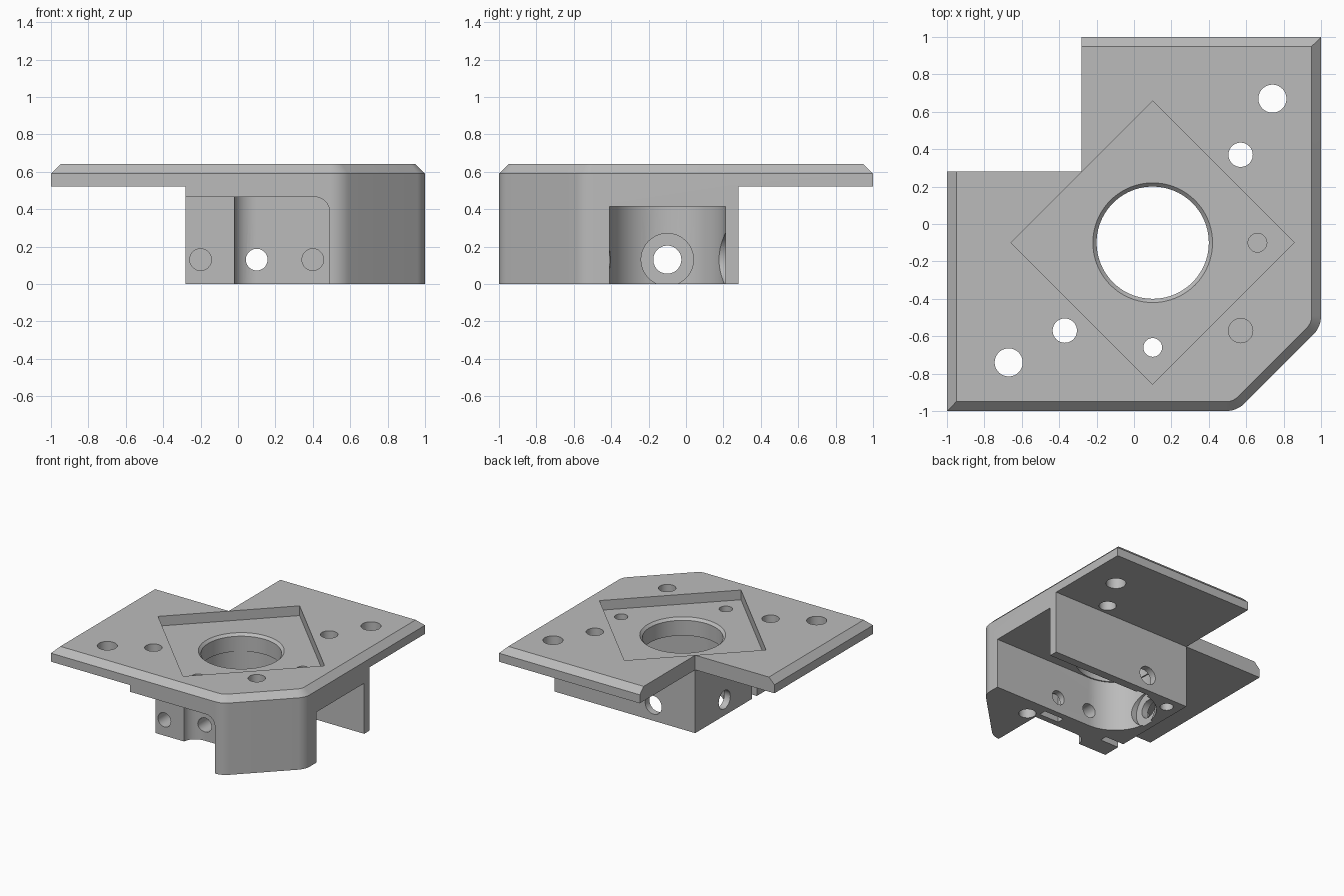
import bpy, bmesh
from math import cos, sin, pi, radians, tan
from mathutils import Vector

cube = bpy.data.objects.get("Cube")
if cube:
    bpy.data.objects.remove(cube, do_unlink=True)

grey = bpy.data.materials.new("light_grey")
grey.use_nodes = True
colour = (0.5, 0.5, 0.5, 1)
grey.diffuse_color = colour
grey.node_tree.nodes["Principled BSDF"].inputs["Base Color"].default_value = colour

CX, CY, SCREW_Z = 0.1, -0.1, 0.13
AXES = {"x": lambda u, v, w: (w, u, v),
        "y": lambda u, v, w: (u, w, v),
        "z": lambda u, v, w: (u, v, w)}


def loft(name, rings):
    """Closed solid through rings of equal point count."""
    bm = bmesh.new()
    loops = [[bm.verts.new(p) for p in ring] for ring in rings]
    n = len(loops[0])
    for a, b in zip(loops, loops[1:]):
        for i in range(n):
            j = (i + 1) % n
            bm.faces.new((a[i], a[j], b[j], b[i]))
    bm.faces.new(loops[0][::-1])
    bm.faces.new(loops[-1])
    bmesh.ops.recalc_face_normals(bm, faces=bm.faces)
    mesh = bpy.data.meshes.new(name)
    bm.to_mesh(mesh)
    bm.free()
    mesh.materials.append(grey)
    obj = bpy.data.objects.new(name, mesh)
    bpy.context.collection.objects.link(obj)
    return obj


def prism(name, pts, lo, hi, axis="z"):
    place = AXES[axis]
    return loft(name, [[place(u, v, w) for u, v in pts] for w in (lo, hi)])


def rect(u0, u1, v0, v1):
    return [(u0, v0), (u1, v0), (u1, v1), (u0, v1)]


def arc(u, v, r, start, end, n):
    return [(u + r * cos(start + (end - start) * i / n),
             v + r * sin(start + (end - start) * i / n)) for i in range(n + 1)]


def circle(u, v, r, n=48):
    return arc(u, v, r, 0, 2 * pi, n)[:-1]


def subtract(target, cutter):
    mod = target.modifiers.new("cut", "BOOLEAN")
    mod.operation, mod.solver, mod.object = "DIFFERENCE", "EXACT", cutter
    bpy.context.view_layer.update()
    graph = bpy.context.evaluated_depsgraph_get()
    mesh = bpy.data.meshes.new_from_object(target.evaluated_get(graph))
    target.modifiers.clear()
    target.data = mesh
    bpy.data.objects.remove(cutter, do_unlink=True)


def outline(z, inset):
    """L-shaped plan with one clipped, rounded corner."""
    e, r = 1 - inset, 0.14 - inset
    c = 0.55 - inset * tan(pi / 8)
    t = r * tan(pi / 8)
    pts = [(-e, -e)]
    pts += arc(c - t, -e + r, r, -pi / 2, -pi / 4, 8)
    pts += arc(e - r, -c + t, r, -pi / 4, 0, 8)
    pts += [(e, e), (-0.28, e), (-0.28, 0.28), (-e, 0.28)]
    return [Vector((x, y, z)) for x, y in pts]


# Main solid with a chamfered top rim
bracket = loft("mounting_bracket", [outline(0, 0), outline(0.59, 0), outline(0.64, 0.05)])

# Space beneath the two plate wings
subtract(bracket, prism("left_wing_space", rect(-1.2, -0.28, -1.2, 0.5), -0.1, 0.52))
subtract(bracket, prism("back_wing_space", rect(-0.5, 1.2, 0.28, 1.2), -0.1, 0.52))

# Front pocket with a rounded upper corner and a stepped rear face
profile = [(-0.5, -0.1), (0.49, -0.1)] + arc(0.41, 0.385, 0.08, 0, pi / 2, 8) + [(-0.5, 0.465)]
pocket = prism("front_pocket", profile, -1.2, -0.57, "y")
step = [(-0.7, -0.67), (-0.02, -0.67)]
step += [(0.1 - 0.12 * cos(pi / 20 * i), -0.67 + 0.1 * sin(pi / 20 * i)) for i in range(1, 11)]
subtract(pocket, prism("front_step", step + [(0.1, -0.4), (-0.7, -0.4)], -0.3, 0.7))
subtract(bracket, pocket)

# Round-ended channel, open at the side and below
channel = arc(CX, CY, 0.31, pi / 2, 3 * pi / 2, 40) + [(1.2, CY - 0.31), (1.2, CY + 0.31)]
subtract(bracket, prism("side_channel", channel, -0.1, 0.415))

# Diamond recess and the chamfered central bore
d = 0.757
subtract(bracket, prism("diamond_recess",
                        [(CX - d, CY), (CX, CY - d), (CX + d, CY), (CX, CY + d)], 0.56, 0.8))
bore = [[(x, y, z) for x, y in circle(CX, CY, r, 80)]
        for r, z in ((0.3, 0.3), (0.3, 0.54), (0.33, 0.57))]
subtract(bracket, loft("central_bore", bore))

# Vertical holes, mirrored across the diagonal
for x, y, r in ((0.74, 0.67, 0.075), (0.57, 0.37, 0.065), (0.66, -0.1, 0.05)):
    for u, v in ((x, y), (-y, -x)):
        subtract(bracket, prism("plate_hole", circle(u, v, r), 0.43, 0.8))
for lo, hi in ((-0.1, 0.22), (0.28, 0.8)):
    subtract(bracket, prism("corner_hole", circle(0.57, -0.57, 0.065), lo, hi))
subtract(bracket, prism("base_hole", circle(-0.17, 0.18, 0.05), -0.1, 0.2))

# Horizontal screw holes and their nut slots
for x in (-0.2, 0.1, 0.4):
    subtract(bracket, prism("front_screw_hole", circle(x, SCREW_Z, 0.058), -0.9, -0.3 if x > 0 else -0.44, "y"))
for x in (-0.2, 0.4):
    subtract(bracket, prism("nut_slot", rect(x - 0.09, x + 0.09, -0.52, -0.46), -0.1, 0.23))
subtract(bracket, prism("back_screw_hole", circle(CX, SCREW_Z, 0.075), CY, 0.5, "y"))
subtract(bracket, prism("left_screw_hole", circle(CY, SCREW_Z, 0.075), -0.5, CX, "x"))

# Counterbores inside the channel
subtract(bracket, prism("back_counterbore", circle(CX, SCREW_Z, 0.14), CY, 0.225, "y"))
subtract(bracket, prism("left_counterbore", circle(CY, SCREW_Z, 0.14), -0.225, CX, "x"))

bpy.ops.object.select_all(action="DESELECT")
bracket.select_set(True)
bpy.context.view_layer.objects.active = bracket
bpy.ops.object.shade_smooth_by_angle(angle=radians(25))
